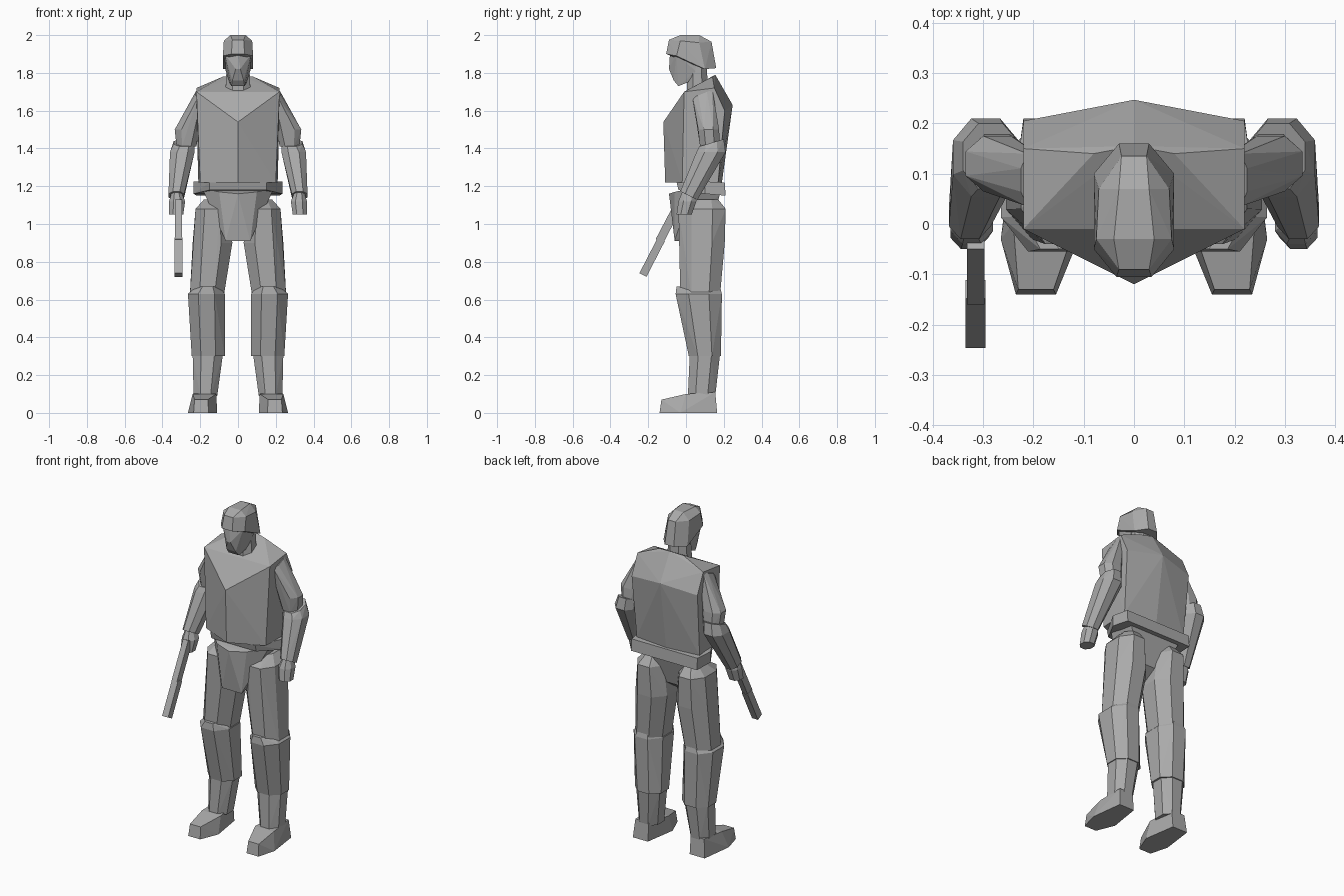
import bpy
import bmesh
import math
from mathutils import Vector

default_cube = bpy.data.objects.get("Cube")
if default_cube:
    bpy.data.objects.remove(default_cube, do_unlink=True)

grey = bpy.data.materials.new("plain grey")
grey.use_nodes = True
colour = (0.4, 0.4, 0.4, 1)
grey.diffuse_color = colour
grey.node_tree.nodes["Principled BSDF"].inputs["Base Color"].default_value = colour


def flip(points):
    """Mirror points across the centre plane."""
    return [(-x, y, z) for x, y, z in points]


def hull(name, points):
    """Faceted solid wrapped around a set of points."""
    bm = bmesh.new()
    for point in points:
        bm.verts.new(point)
    result = bmesh.ops.convex_hull(bm, input=bm.verts)
    unused = [v for v in result["geom_interior"] if isinstance(v, bmesh.types.BMVert)]
    bmesh.ops.delete(bm, geom=unused, context="VERTS")
    bmesh.ops.dissolve_limit(bm, angle_limit=math.radians(2),
                             verts=bm.verts, edges=bm.edges)
    bmesh.ops.recalc_face_normals(bm, faces=bm.faces)
    mesh = bpy.data.meshes.new(name)
    bm.to_mesh(mesh)
    bm.free()
    mesh.materials.append(grey)
    obj = bpy.data.objects.new(name, mesh)
    bpy.context.scene.collection.objects.link(obj)
    return obj


def centred(name, half_points):
    """Part on the centre line, given by its left half."""
    return hull(name, half_points + flip(half_points))


def paired(name, points):
    """Matching left and right parts."""
    hull("left_" + name, points)
    hull("right_" + name, flip(points))


def section(height, inner, outer, front, back, cut=0.28, tilt=0):
    """Eight-sided horizontal slice; tilt raises the back and lowers the front."""
    dx, dy = cut * (outer - inner), cut * (back - front)
    outline = [(inner, front + dy), (inner + dx, front), (outer - dx, front),
               (outer, front + dy), (outer, back - dy), (outer - dx, back),
               (inner + dx, back), (inner, back - dy)]
    middle = (front + back) / 2
    return [(x, y, height + tilt * (y - middle)) for x, y in outline]


def bar(name, start, end, width, depth):
    """Straight square bar lying in a vertical fore-and-aft plane."""
    start, end = Vector(start), Vector(end)
    side = Vector((width / 2, 0, 0))
    up = (end - start).normalized().cross(Vector((1, 0, 0))) * depth / 2
    hull(name, [tip + a * side + b * up
                for tip in (start, end) for a in (-1, 1) for b in (-1, 1)])


# Armoured torso with pointed chest, sloping collar and ridged back
chest_bottom = [(0, -0.11, 1.22), (0.2, -0.02, 1.22), (0.21, 0.17, 1.22), (0, 0.19, 1.22)]
chest_rim = [(0, -0.12, 1.54), (0.22, -0.01, 1.7), (0.22, 0.205, 1.6), (0, 0.247, 1.63)]
collar = [(0.06, 0, 1.7), (0.22, 0.15, 1.72), (0.08, 0.14, 1.78), (0, 0.155, 1.79)]
centred("torso", chest_bottom + chest_rim + collar)

# Belt at the waist and the tapering pelvis guard
centred("belt", [
    (0.235, 0.1, 1.225), (0.235, 0.1, 1.16),
    (0.22, 0.205, 1.22), (0.22, 0.21, 1.15),
    (0.15, -0.05, 1.22), (0.15, -0.04, 1.18)])
centred("pelvis", [
    (0.19, 0.03, 1.19), (0, -0.09, 1.16), (0.1, -0.06, 1.17),
    (0.065, -0.06, 0.91), (0.05, 0.03, 0.91),
    (0.08, 0.13, 0.98), (0.17, 0.18, 1.16)])

# Neck, face and helmet
centred("neck", section(1.62, -0.07, 0.07, 0, 0.12)
        + section(1.84, -0.06, 0.06, 0.01, 0.11))
centred("face", [
    (0.07, -0.05, 1.9), (0.07, 0.06, 1.9), (0.065, 0.05, 1.81),
    (0, -0.085, 1.9), (0.012, -0.09, 1.82), (0.035, -0.04, 1.73),
    (0.03, -0.065, 1.76), (0.045, 0.01, 1.75)])
centred("helmet", [
    (0.035, -0.105, 1.9), (0.08, -0.05, 1.89), (0.08, 0.03, 1.86),
    (0.08, 0.1, 1.82), (0.03, 0.16, 1.825),
    (0.03, -0.09, 1.975), (0.075, -0.03, 1.97), (0.07, 0.07, 1.96),
    (0.025, 0.135, 1.965), (0.04, -0.03, 2), (0.03, 0.07, 2)])

# Legs
paired("thigh", section(1.13, 0.08, 0.18, 0.04, 0.17)
       + section(1.08, 0.05, 0.225, -0.04, 0.21)
       + section(0.9, 0.03, 0.24, -0.035, 0.205)
       + section(0.62, 0.075, 0.255, -0.03, 0.18))
paired("shin", section(0.63, 0.07, 0.265, -0.055, 0.19)
       + section(0.67, 0.1, 0.22, -0.05, 0.18)
       + section(0.3, 0.07, 0.245, 0.015, 0.185))
paired("ankle", section(0.31, 0.08, 0.24, 0.02, 0.18)
       + section(0.09, 0.11, 0.235, 0.01, 0.155))

# Boots with a sloping toe
paired("boot", [
    (0.155, -0.14, 0), (0.235, -0.14, 0), (0.265, -0.03, 0),
    (0.24, 0.165, 0), (0.14, 0.165, 0), (0.11, -0.03, 0),
    (0.16, -0.13, 0.07), (0.23, -0.13, 0.07),
    (0.115, 0, 0.1), (0.24, 0, 0.1),
    (0.14, 0.155, 0.11), (0.23, 0.155, 0.11)])

# Arms, bent forward at the elbow
paired("upper_arm", section(1.69, 0.18, 0.225, 0.035, 0.14, tilt=0.4)
       + section(1.5, 0.21, 0.335, 0.065, 0.175)
       + section(1.41, 0.22, 0.325, 0.075, 0.18))
paired("forearm", section(1.43, 0.23, 0.34, 0.07, 0.2, tilt=0.3)
       + section(1.38, 0.23, 0.36, 0.055, 0.21)
       + section(1.15, 0.285, 0.368, -0.03, 0.06, tilt=-0.5))
paired("hand", section(1.17, 0.3, 0.35, -0.02, 0.05)
       + section(1.12, 0.28, 0.365, -0.04, 0.055)
       + section(1.05, 0.29, 0.365, -0.05, 0.03))

# Sidearm in the right hand, pointing down and forward
bar("gun_body", (-0.315, -0.03, 1.12), (-0.315, -0.14, 0.91), 0.035, 0.045)
bar("gun_barrel", (-0.315, -0.13, 0.92), (-0.315, -0.228, 0.73), 0.04, 0.042)
